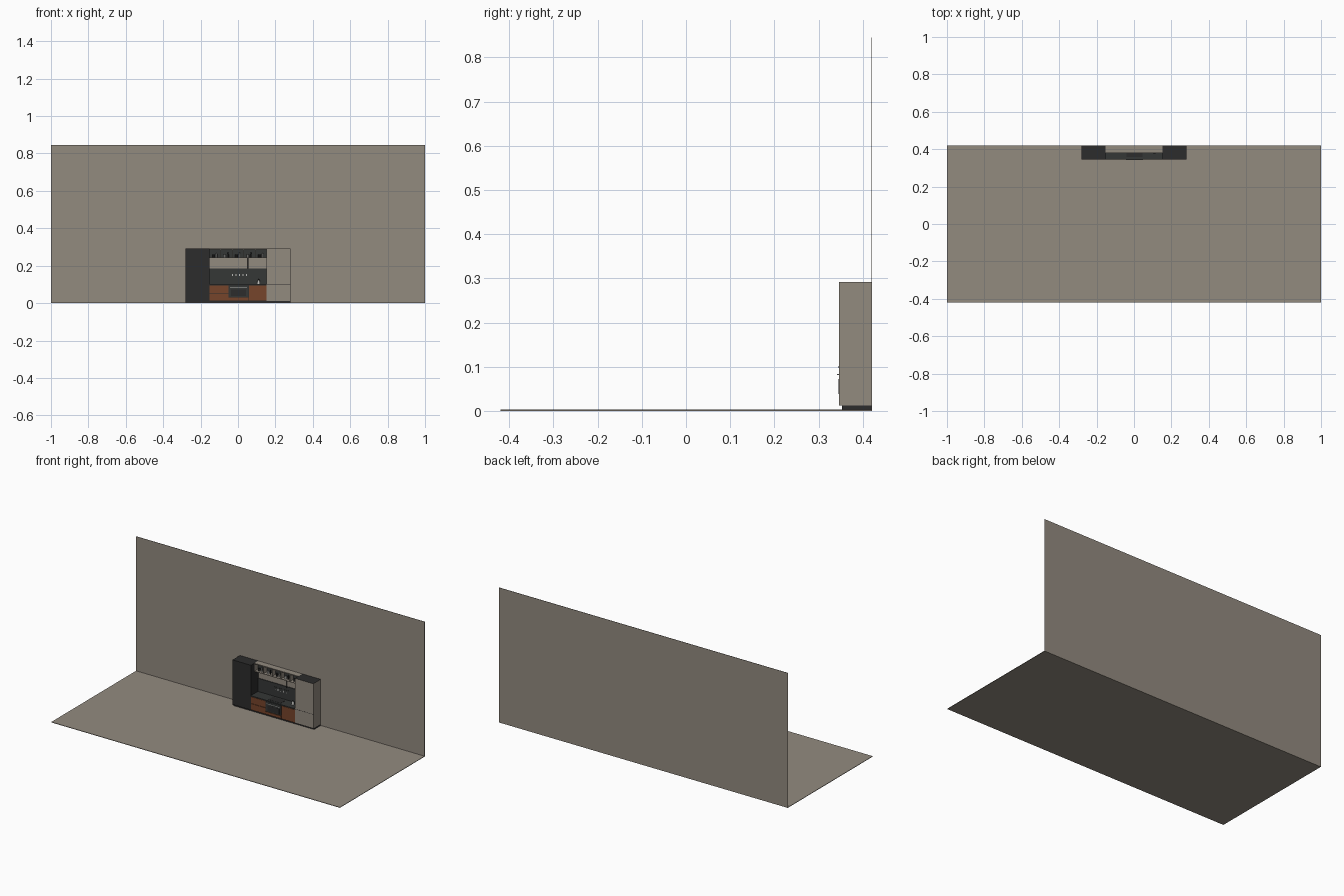
import bpy
from mathutils import Vector

cube = bpy.data.objects.get("Cube")
if cube:
    bpy.data.objects.remove(cube, do_unlink=True)


def material(name, r, g, b):
    m = bpy.data.materials.new(name)
    m.use_nodes = True
    m.diffuse_color = (r, g, b, 1)
    m.node_tree.nodes["Principled BSDF"].inputs["Base Color"].default_value = (r, g, b, 1)
    return m


taupe = material("taupe", 0.29, 0.256, 0.213)
black = material("matt black", 0.025, 0.025, 0.025)
charcoal = material("charcoal", 0.035, 0.038, 0.037)
wood = material("red brown wood", 0.18, 0.058, 0.024)
steel = material("light steel", 0.5, 0.5, 0.48)


def box(name, x, y, z, mat):
    """Box from (min, max) ranges on each axis."""
    bpy.ops.mesh.primitive_cube_add(size=1)
    o = bpy.context.object
    o.name = name
    lo, hi = (Vector(v) for v in zip(x, y, z))
    for v in o.data.vertices:
        v.co = (lo + hi) / 2 + v.co * (hi - lo)
    o.data.materials.append(mat)
    return o


def rod(name, radius, depth, loc, mat, top=None, sides=12):
    """Upright cylinder or cone whose base sits at loc."""
    x, y, z = loc
    bpy.ops.mesh.primitive_cone_add(vertices=sides, radius1=radius, depth=depth,
                                    radius2=radius if top is None else top,
                                    location=(x, y, z + depth / 2))
    o = bpy.context.object
    o.name = name
    o.data.materials.append(mat)
    bpy.ops.object.shade_smooth_by_angle()
    return o


BACK, FRONT, SIDE, INNER = 0.419, 0.346, 0.28, 0.153
BASE, COUNTER, TOP = 0.012, 0.1, 0.292

# Room
box("floor", (-1, 1), (-0.42, 0.42), (0, 0.003), taupe)
box("back_wall", (-1, 1), (0.419, 0.421), (0, 0.845), taupe)

# Plinth under the whole run
box("plinth", (-SIDE, SIDE), (0.353, BACK), (0.003, BASE), black)

# Tall cabinets
box("left_tall_cabinet", (-SIDE, -INNER), (FRONT, BACK), (BASE, TOP), black)
right_tall = box("right_tall_cabinet", (INNER, SIDE), (FRONT, BACK), (BASE, TOP), taupe)
right_tall.data.materials.append(black)
for face in right_tall.data.polygons:
    if face.normal.z > 0.5:
        face.material_index = 1
box("right_door_seam", (INNER, SIDE), (FRONT - 0.0005, FRONT + 0.002),
    (COUNTER - 0.001, COUNTER + 0.001), black)

# Base cabinets: dark carcass with wood fronts
box("base_carcass", (-INNER, INNER), (0.35, BACK), (BASE, 0.097), black)
for i, (z0, z1) in enumerate([(0.013, 0.052), (0.054, 0.095)]):
    box(f"drawer_front_{i}", (-INNER + 0.001, -0.052), (FRONT, 0.351), (z0, z1), wood)
box("right_base_door", (0.058, INNER - 0.001), (FRONT, 0.351), (0.013, 0.095), wood)
box("drawer_below_oven", (-0.05, 0.056), (FRONT, 0.351), (0.013, 0.03), wood)

# Oven
box("oven", (-0.05, 0.056), (FRONT, 0.352), (0.032, 0.095), charcoal)
box("oven_window", (-0.038, 0.044), (FRONT - 0.0006, FRONT + 0.001), (0.038, 0.072), black)
box("oven_handle", (-0.042, 0.048), (0.342, 0.344), (0.081, 0.084), steel)
for s in (-1, 1):
    x = 0.003 + s * 0.04
    box("handle_post", (x - 0.001, x + 0.001), (0.343, FRONT), (0.0815, 0.0835), steel)

# Worktop, splashback and hob
box("worktop", (-INNER, INNER), (FRONT - 0.001, BACK), (0.097, COUNTER + 0.002), charcoal)
box("splashback", (-INNER, INNER), (0.415, BACK), (COUNTER, 0.185), charcoal)
box("hob", (-0.04, 0.046), (0.358, 0.404), (0.102, 0.103), black)

# Hanging rail with utensils
box("utensil_rail", (-0.045, 0.06), (0.4115, 0.4125), (0.163, 0.164), black)
for i in range(5):
    x = -0.03 + i * 0.019
    box(f"utensil_stem_{i}", (x - 0.0006, x + 0.0006), (0.411, 0.413), (0.15, 0.164), black)
    box(f"utensil_{i}", (x - 0.0025, x + 0.0025), (0.4115, 0.4125), (0.144, 0.156), steel)

# Hood pipe and kettle
rod("hood_pipe", 0.0025, 0.055, (0.054, 0.405, 0.185), black)
rod("kettle_body", 0.009, 0.02, (0.11, 0.385, 0.102), steel, top=0.006)
rod("kettle_lid", 0.006, 0.006, (0.11, 0.385, 0.122), black, top=0.002)
box("kettle_handle", (0.119, 0.121), (0.383, 0.387), (0.106, 0.124), black)

# Open upper shelves: five bays with a dark back
SHELF, DEPTH = 0.24, 0.38
box("shelf_bottom", (-INNER, INNER), (DEPTH, BACK), (SHELF, SHELF + 0.003), taupe)
box("shelf_top", (-INNER, INNER), (DEPTH, BACK), (TOP - 0.005, TOP), taupe)
box("shelf_back", (-INNER, INNER), (0.414, BACK), (SHELF, TOP - 0.001), charcoal)
bay = 2 * INNER / 5
for i in range(6):
    x = -INNER + i * bay
    box(f"shelf_divider_{i}", (max(-INNER, x - 0.0015), min(INNER, x + 0.0015)),
        (DEPTH, BACK), (SHELF, TOP - 0.001), taupe)
for i in range(5):
    x = -INNER + (i + 0.5) * bay
    mats = (steel, black) if i % 2 else (black, steel)
    rod(f"jar_{i}", 0.006, 0.016, (x - 0.009, 0.398, SHELF + 0.003), mats[0])
    rod(f"bottle_{i}", 0.004, 0.017, (x + 0.008, 0.398, SHELF + 0.003), mats[1])
    rod(f"bottle_neck_{i}", 0.004, 0.01, (x + 0.008, 0.398, SHELF + 0.02), mats[1], top=0.0015)
